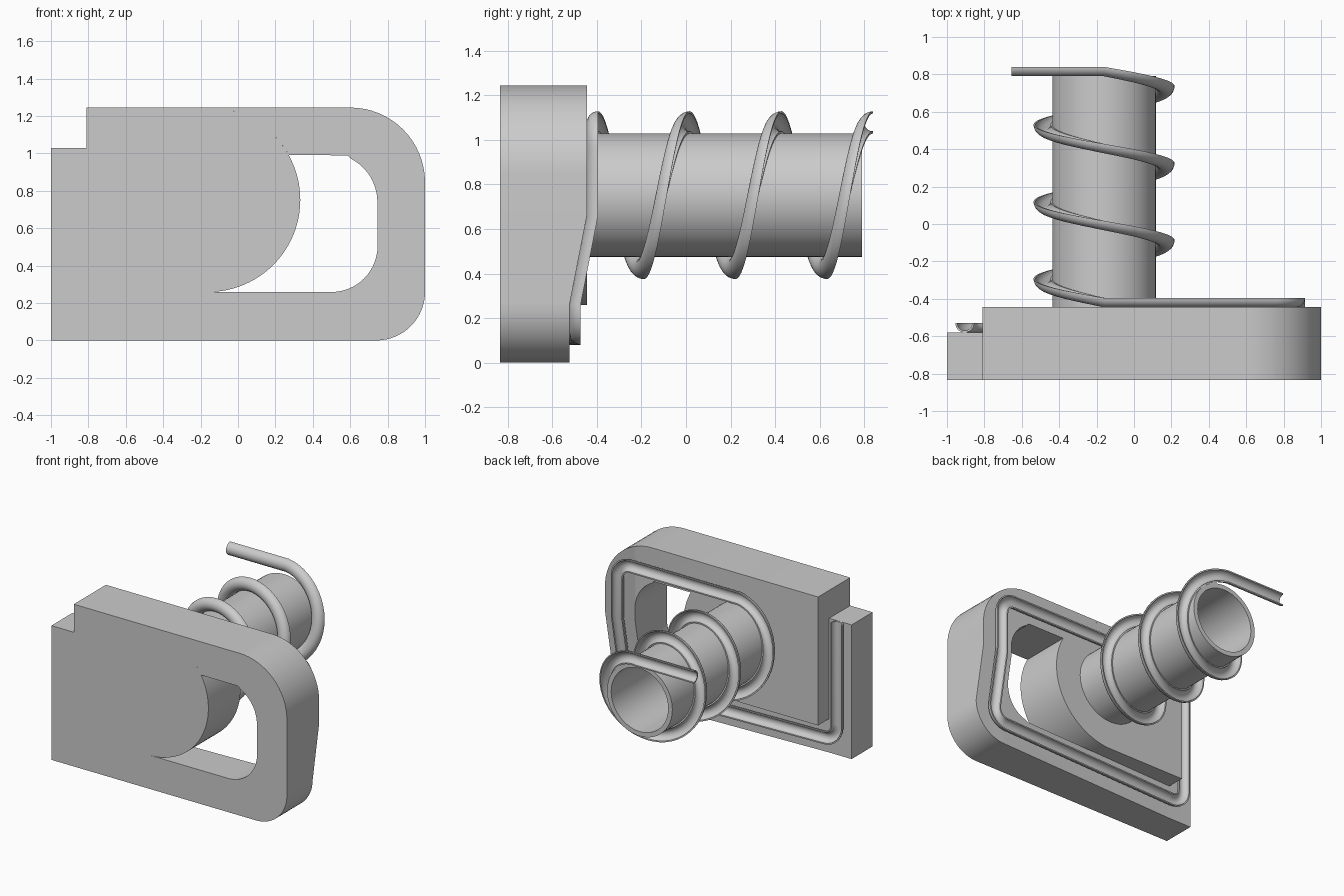
import bpy, bmesh
from math import sin, cos, pi, radians
from mathutils import Vector

cube = bpy.data.objects.get("Cube")
if cube:
    bpy.data.objects.remove(cube)

grey = bpy.data.materials.new("plain_grey")
grey.use_nodes = True
grey.diffuse_color = (0.6, 0.6, 0.6, 1)
grey.node_tree.nodes["Principled BSDF"].inputs["Base Color"].default_value = (0.6, 0.6, 0.6, 1)

FRONT, BACK = -0.835, -0.445
CX, CZ = -0.16, 0.752        # axis of the tower
TOWER_R, TOWER_BORE = 0.277, 0.242
DISC_R = 0.493
TRACK_R, TRACK_BORE = 0.05, 0.04
COIL_R = TOWER_R + TRACK_R
TOP_Y, TURNS = 0.84, 3


def finish(name, bm):
    bmesh.ops.recalc_face_normals(bm, faces=bm.faces)
    mesh = bpy.data.meshes.new(name)
    bm.to_mesh(mesh)
    bm.free()
    obj = bpy.data.objects.new(name, mesh)
    bpy.context.collection.objects.link(obj)
    mesh.materials.append(grey)
    bpy.ops.object.select_all(action='DESELECT')
    obj.select_set(True)
    bpy.context.view_layer.objects.active = obj
    bpy.ops.object.shade_smooth_by_angle(angle=radians(30))
    return obj


def arc(cx, cz, r, start, end, steps=16):
    angles = [radians(start + (end - start) * i / steps) for i in range(steps + 1)]
    return [(cx + r * cos(a), cz + r * sin(a)) for a in angles]


def ramp(v, v0, v1, a, b):
    t = min(max((v - v0) / (v1 - v0), 0), 1)
    return a + (b - a) * t


def back_y(x, z):
    """Back surface of the frame, falling steadily along the track."""
    if x < -0.8 or z < 0.261:
        return ramp(x, -0.81, 0.74, -0.58, -0.523)
    return ramp(z, 0.26, 0.66, -0.523, BACK)


def prism(name, outline, back, cuts=()):
    bm = bmesh.new()
    bm.faces.new([bm.verts.new((x, FRONT, z)) for x, z in outline])
    for point, normal in cuts:
        bmesh.ops.bisect_plane(bm, geom=bm.verts[:] + bm.edges[:] + bm.faces[:],
                               plane_co=point, plane_no=normal)
    result = bmesh.ops.extrude_face_region(bm, geom=bm.faces[:], use_keep_orig=True)
    for item in result["geom"]:
        if isinstance(item, bmesh.types.BMVert):
            item.co.y = back(item.co.x, item.co.z)
    return finish(name, bm)


# Solid block with a round end under the tower
prism("round_ended_block",
      arc(CX, CZ, DISC_R, -90, 90, 48) + [(-0.81, CZ + DISC_R), (-0.81, CZ - DISC_R)],
      lambda x, z: BACK)

# Frame that carries the track around the block
frame = [(-1, 0)]
frame += arc(0.74, 0.26, 0.26, -90, 0)
frame += arc(0.6, 0.845, 0.4, 0, 90)
frame += arc(CX, CZ, DISC_R, 90, 28.9, 24)
frame += [(0.585, 0.99)] + arc(0.485, 0.74, 0.26, 63, 0)
frame += arc(0.5, 0.505, 0.246, 0, -90)
frame += [(-0.81, 0.259), (-0.81, 1.03), (-1, 1.03)]
prism("track_frame", frame, back_y,
      [((0, 0, 0.66), (0, 0, 1)), ((0, 0, 0.26), (0, 0, 1)),
       ((0.74, 0, 0), (1, 0, 0)), ((-0.81, 0, 0), (1, 0, 0))])

# Hollow tower
bm = bmesh.new()
section = [(TOWER_R, BACK - 0.01), (TOWER_R, 0.79), (TOWER_BORE, 0.79), (TOWER_BORE, BACK - 0.01)]
loop = [bm.verts.new((CX + r, y, CZ)) for r, y in section]
edges = [bm.edges.new((loop[i], loop[(i + 1) % 4])) for i in range(4)]
bmesh.ops.spin(bm, geom=loop + edges, cent=(CX, 0, CZ), axis=(0, 1, 0),
               angle=2 * pi, steps=64)
bmesh.ops.remove_doubles(bm, verts=bm.verts, dist=0.0001)
finish("hollow_tower", bm)


# Gutter track: path of its rim centre line, from the free end to the exit
path = [Vector((-0.655, TOP_Y, CZ + COIL_R))]
rim_drop = TOP_Y - (BACK + TRACK_R)
steps = TURNS * 48
for i in range(steps + 1):
    a = 2 * pi * TURNS * i / steps
    path.append(Vector((CX + COIL_R * sin(a), TOP_Y - rim_drop * i / steps,
                        CZ + COIL_R * cos(a))))

right_x, left_x, low_z, bend = 0.865, -0.905, 0.13, 0.11
top_z = CZ + COIL_R
around = arc(right_x - bend, top_z - bend, bend, 90, 0, 10)
around += [(right_x, 0.66), (right_x, 0.262)]
around += arc(right_x - bend, low_z + bend, bend, 0, -90, 10)
around += arc(left_x + bend, low_z + bend, bend, -90, -180, 10)
around += [(left_x, 1.03)]
path += [Vector((x, back_y(x, z) + TRACK_R, z)) for x, z in around]

# Half-pipe section, swept with its open side always facing back
half = arc(0, 0, TRACK_R, 180, 360, 14) + arc(0, 0, TRACK_BORE, 360, 180, 14)
bm = bmesh.new()
rings = []
for i, p in enumerate(path):
    ahead = path[min(i + 1, len(path) - 1)] - p
    behind = p - path[max(i - 1, 0)]
    tangent = ahead.normalized() + behind.normalized()
    tangent.y = 0
    side = tangent.normalized().cross(Vector((0, 1, 0)))
    rings.append([bm.verts.new(p + side * u + Vector((0, v, 0))) for u, v in half])
n = len(half)
for a, b in zip(rings, rings[1:]):
    for k in range(n):
        bm.faces.new((a[k], a[(k + 1) % n], b[(k + 1) % n], b[k]))
bm.faces.new(rings[0])
bm.faces.new(rings[-1])
finish("gutter_track", bm)
